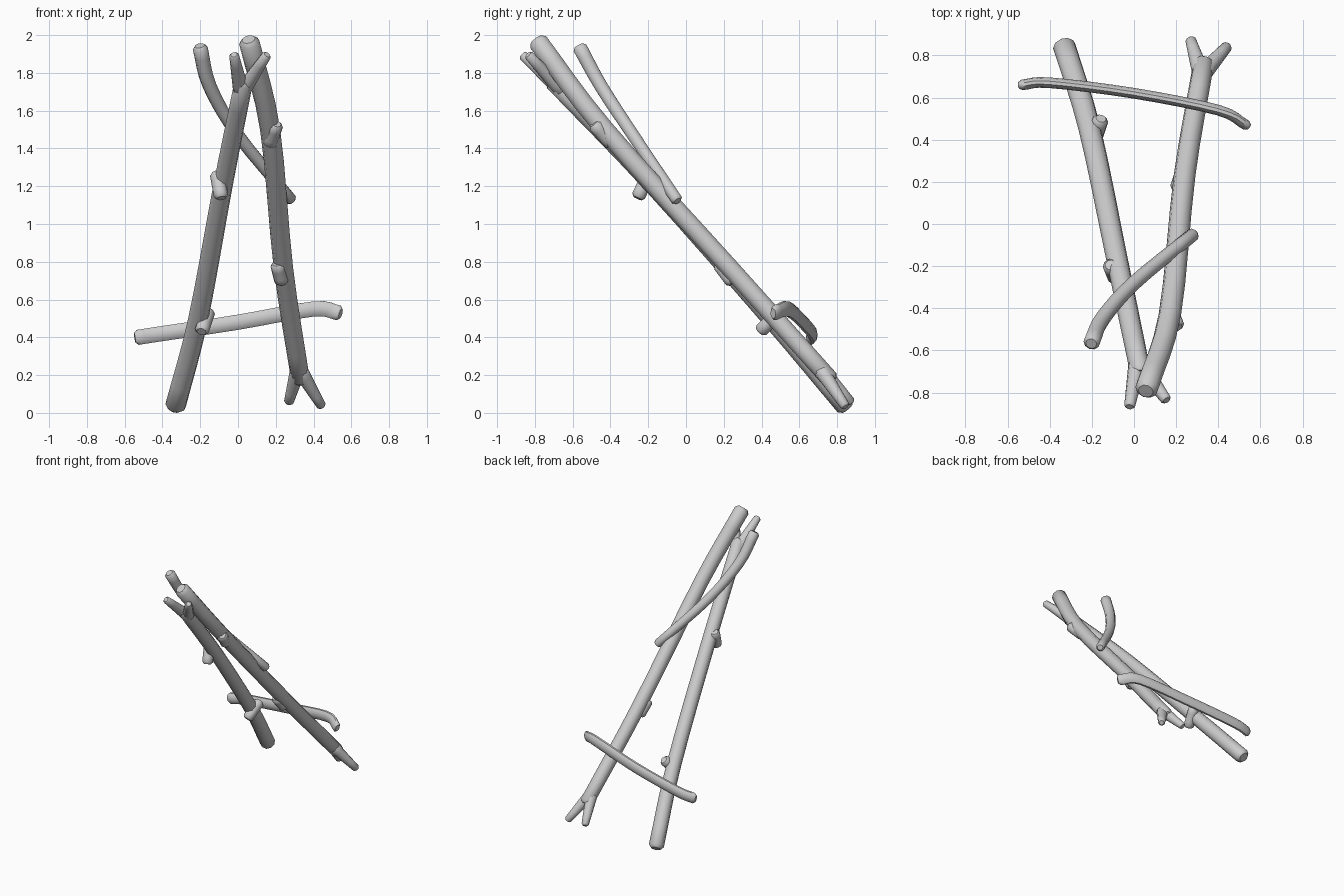
import bpy, bmesh, math
from mathutils import Vector

cube = bpy.data.objects.get("Cube")
if cube:
    bpy.data.objects.remove(cube, do_unlink=True)

SIDES = 10
STEPS = 4

wood = bpy.data.materials.new("pale_grey_wood")
wood.use_nodes = True
grey = (0.6, 0.6, 0.6, 1)
wood.diffuse_color = grey
wood.node_tree.nodes["Principled BSDF"].inputs["Base Color"].default_value = grey


def smooth_path(points):
    """Run a gentle curve through the control points."""
    knots = [Vector(p) for p in points]
    knots = [knots[0] * 2 - knots[1]] + knots + [knots[-1] * 2 - knots[-2]]
    path = []
    for before, start, end, after in zip(knots, knots[1:], knots[2:], knots[3:]):
        leave, arrive = (end - before) / 2, (after - start) / 2
        for step in range(STEPS):
            t = step / STEPS
            ease = t * t * (3 - 2 * t)
            path.append(start.lerp(end, ease)
                        + leave * t * (1 - t) ** 2 - arrive * t * t * (1 - t))
    return path + [knots[-2]]


def add_ring(bm, centre, along, radius, flat):
    """Add one oval cross-section square to the limb's direction."""
    guide = Vector((0, 1, 0)) if abs(along.x) > abs(along.z) else Vector((1, 0, 0))
    side = (guide - along * guide.dot(along)).normalized()
    up = along.cross(side)
    angles = [math.tau * k / SIDES for k in range(SIDES)]
    return [bm.verts.new(centre + radius * (side * math.cos(a) * flat + up * math.sin(a)))
            for a in angles]


def add_limb(bm, points, radius, taper=1.0, flat=1.0):
    """Sweep a round limb along the points and bevel both ends."""
    path = smooth_path(points)
    last = len(path) - 1
    rings = []
    for i, centre in enumerate(path):
        along = (path[min(i + 1, last)] - path[max(i - 1, 0)]).normalized()
        size = radius * (1 + (taper - 1) * i / last)
        ring = add_ring(bm, centre, along, size, flat)
        if i in (0, last):
            out = along if i else -along
            cap = add_ring(bm, centre + out * size * 0.4, along, size * 0.65, flat)
            bm.faces.new(cap)
            rings += [ring, cap] if i else [cap, ring]
        else:
            rings.append(ring)
    for low, high in zip(rings, rings[1:]):
        for k in range(SIDES):
            n = (k + 1) % SIDES
            bm.faces.new((low[k], low[n], high[n], high[k]))


def make_stick(name, points, radius, flat=1.0, taper=1.0, prongs=(), knots=()):
    """Build a limb with optional fork prongs at its end and broken knots."""
    bm = bmesh.new()
    add_limb(bm, points, radius, taper, flat)
    crotch = Vector(points[-1]).lerp(Vector(points[-2]), 0.1)
    for tip in prongs:
        add_limb(bm, [crotch, tip], radius * 0.8, taper=0.6)
    for root, end in knots:
        add_limb(bm, [root, end], radius * 0.7)
    bmesh.ops.recalc_face_normals(bm, faces=bm.faces)
    mesh = bpy.data.meshes.new(name)
    bm.to_mesh(mesh)
    bm.free()
    mesh.materials.append(wood)
    stick = bpy.data.objects.new(name, mesh)
    bpy.context.collection.objects.link(stick)
    bpy.ops.object.select_all(action='DESELECT')
    stick.select_set(True)
    bpy.context.view_layer.objects.active = stick
    bpy.ops.object.shade_smooth_by_angle(angle=math.radians(50))


# Right pole, forked at the top
make_stick("right_pole",
           [(-.33, .84, .04), (-.21, .45, .5), (-.08, -.17, 1.2), (.03, -.7, 1.75)],
           radius=.055, taper=.9,
           prongs=[(-.02, -.86, 1.89), (.15, -.83, 1.89)],
           knots=[((-.19, .4, .44), (-.16, .49, .53)),
                  ((-.09, -.25, 1.15), (-.11, -.2, 1.26))])

# Left pole, forked at the bottom
make_stick("left_pole",
           [(.06, -.78, 1.96), (.17, -.43, 1.5), (.24, .23, .77), (.33, .76, .18)],
           radius=.055, taper=.9,
           prongs=[(.27, .87, .06), (.44, .84, .04)],
           knots=[((.17, -.4, 1.43), (.2, -.48, 1.52)),
                  ((.23, .24, .7), (.21, .18, .78))])

# Lower crossbar resting behind the poles
make_stick("lower_crossbar",
           [(-.53, .66, .4), (-.4, .67, .42), (0, .62, .48), (.4, .54, .55), (.53, .47, .53)],
           radius=.042, flat=.6)

# Upper slanting brace
make_stick("upper_brace",
           [(-.2, -.56, 1.93), (-.15, -.45, 1.73), (0, -.28, 1.47), (.28, -.05, 1.13)],
           radius=.04, taper=.8)
